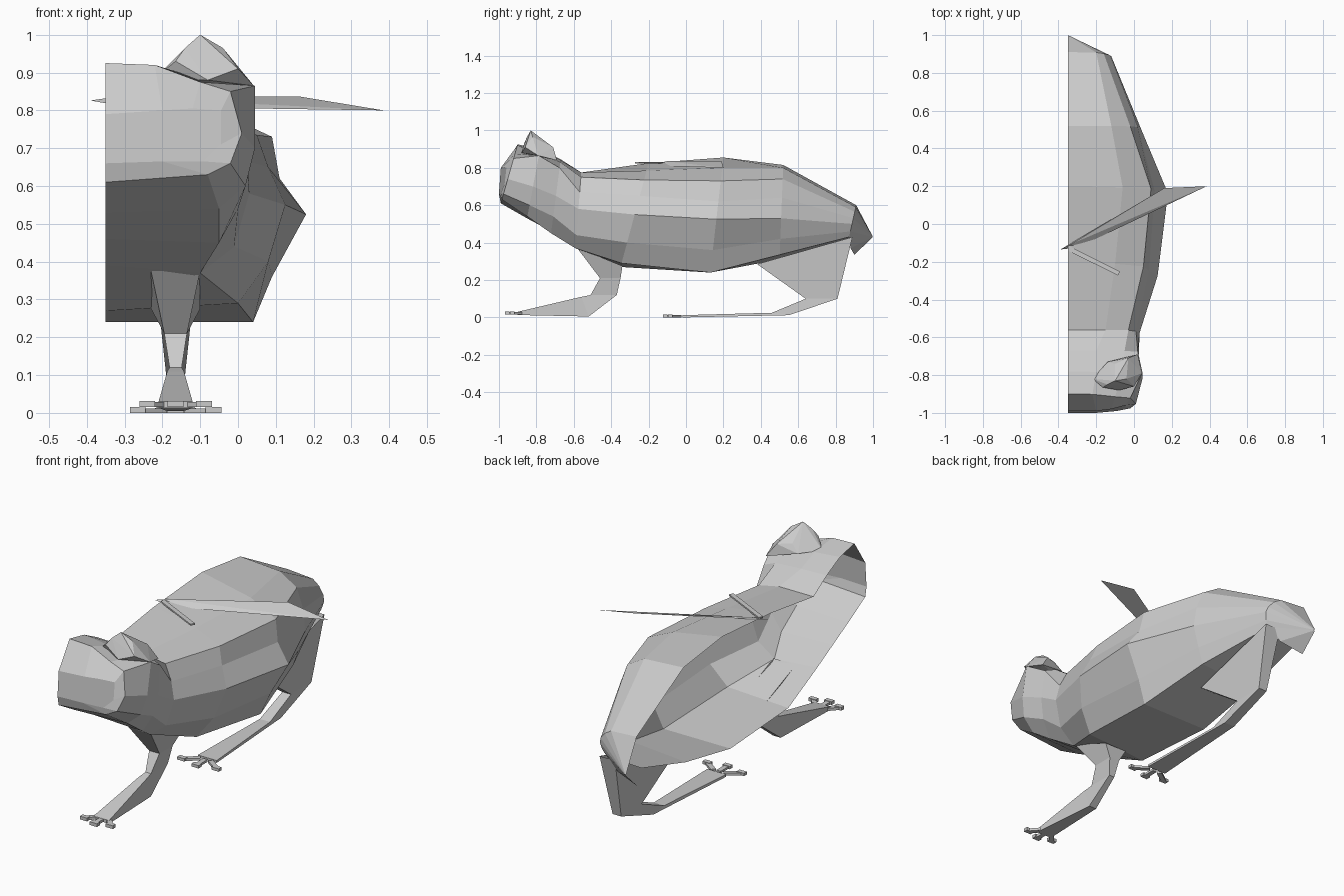
import bpy, bmesh, math
from mathutils import Vector

if "Cube" in bpy.data.objects:
    bpy.data.objects.remove(bpy.data.objects["Cube"])

CUT = -0.35   # the model is an open half, cut along this plane
LEG_X = -0.165


def finish(bm, name):
    bmesh.ops.recalc_face_normals(bm, faces=bm.faces[:])
    me = bpy.data.meshes.new(name)
    bm.to_mesh(me)
    bm.free()
    ob = bpy.data.objects.new(name, me)
    bpy.context.collection.objects.link(ob)
    return ob


def loft(name, rings, closed=False, cap_start=False, cap_end=False):
    bm = bmesh.new()
    vs = [[bm.verts.new(p) for p in r] for r in rings]
    n = len(rings[0])
    for a, b in zip(vs, vs[1:]):
        for i in range(n if closed else n - 1):
            j = (i + 1) % n
            bm.faces.new((a[i], a[j], b[j], b[i]))
    if cap_start:
        bm.faces.new(vs[0])
    if cap_end:
        bm.faces.new(vs[-1])
    return finish(bm, name)


def section(y_top, y_bot, z_top, z_bot, side):
    """Half cross-section: (x, z) points from top centre to bottom centre, leaning in y."""
    pts = [(CUT, z_top)] + side + [(CUT, z_bot)]
    return [(x, y_bot + (y_top - y_bot) * (z - z_bot) / (z_top - z_bot), z) for x, z in pts]


def hull(name, pts):
    bm = bmesh.new()
    vs = [bm.verts.new(p) for p in pts]
    bmesh.ops.convex_hull(bm, input=vs)
    loose = [v for v in bm.verts if not v.link_faces]
    bmesh.ops.delete(bm, geom=loose, context='VERTS')
    return finish(bm, name)


def limb(name, secs):
    """Four-sided limb: each section is half width, front (y, z), back (y, z)."""
    rings = []
    for w, (fy, fz), (by, bz) in secs:
        rings.append([(LEG_X - w, fy, fz), (LEG_X + w, fy, fz),
                      (LEG_X + w, by, bz), (LEG_X - w, by, bz)])
    return loft(name, rings, True, False, True)


def bar(name, a, b, w, z0, z1):
    a, b = Vector(a), Vector(b)
    d = (b - a).normalized() * w / 2
    n = Vector((-d.y, d.x))
    return hull(name, [(p.x, p.y, z) for p in (a - n, a + n, b - n, b + n) for z in (z0, z1)])


# neck ring shared by head and body
neck = section(-.56, -.59, .775, .39,
               [(-.15, .775), (-.03, .75), (.01, .67), (.03, .58), (-.01, .44), (-.1, .37)])

# head: flat face, brow, cheeks
face = [(CUT, -.99, .79), (-.2, -.99, .80), (-.12, -.98, .805), (-.045, -.96, .80),
        (-.045, -.97, .71), (-.09, -.99, .665), (-.2, -1, .665), (CUT, -1, .66)]
head = [
    face,
    section(-.9, -.99, .925, .61,
            [(-.22, .92), (-.1, .875), (-.02, .85), (.01, .74), (-.02, .66), (-.08, .63)]),
    section(-.78, -.85, .90, .53,
            [(-.2, .885), (-.06, .87), (.045, .865), (.045, .7), (.02, .6), (-.05, .54)]),
    section(-.67, -.72, .845, .46,
            [(-.2, .84), (-.05, .83), (.02, .8), (.025, .65), (.0, .54), (-.05, .45)]),
    neck,
]
loft("head", head, cap_start=True)

# body: shoulders, widest belly, haunch, rump
rump = section(.91, .87, .6, .42,
               [(-.2, .59), (-.16, .565), (-.13, .53), (-.12, .5), (-.13, .46), (-.15, .43)])
body = [
    neck,
    section(-.2, -.35, .825, .27,
            [(-.1, .785), (.05, .735), (.08, .65), (.125, .55), (.08, .40), (.0, .29)]),
    section(.2, .13, .855, .24,
            [(-.06, .80), (.09, .73), (.11, .62), (.18, .525), (.09, .36), (.04, .24)]),
    section(.52, .5, .815, .31,
            [(-.12, .8), (-.02, .74), (.02, .64), (.035, .53), (.0, .42), (-.03, .335)]),
    rump,
]
loft("body", body)

# short pointed tail growing out of the rump
tip = (CUT, 1, .43)
tail_base = rump[:-1] + [(-.22, .88, .37), (CUT, .9, .335)]
loft("tail", [tail_base, [Vector(tip).lerp(Vector(p), .03) for p in tail_base]])

# raised ear on top of the head
hull("ear", [(-.22, -.82, .885), (-.165, -.865, .93), (-.14, -.85, .965), (-.1, -.83, 1),
             (-.04, -.82, .965), (.0, -.86, .91), (.042, -.79, .865), (-.1, -.74, .92),
             (-.03, -.71, .91), (.02, -.69, .84), (-.14, -.73, .88), (-.08, -.88, .88)])

# legs with long flat feet
limb("front_leg", [(.065, (-.585, .375), (-.34, .275)), (.03, (-.46, .21), (-.35, .21)),
                   (.016, (-.51, .12), (-.37, .12)), (.022, (-.56, .11), (-.52, .005)),
                   (.045, (-.9, .03), (-.9, .013))])
limb("hind_leg", [(.045, (.38, .285), (.89, .43)), (.025, (.64, .1), (.81, .1)),
                  (.03, (.46, .025), (.55, .012)), (.055, (-.02, .012), (-.02, 0))])


def toes(name, y, spread, z0, z1):
    for k, s in zip(("inner", "middle", "outer"), (-1, 0, 1)):
        root = (LEG_X + s * .03, y + .02)
        end = (LEG_X + s * spread, y - (.03 if s else .055))
        bar(f"{name}_{k}_toe", root, end, .025, z0, z1)
        bar(f"{name}_{k}_toe_tip", (end[0], end[1] + .012), (end[0], end[1] - .012), .042, z0, z1 + .003)


toes("front", -.9, .075, .015, .029)
toes("hind", -.055, .1, 0, .012)

# long thin blade and small twig lying across the back
hull("long_blade", [(-.39, -.135, .826), (-.33, -.105, .835), (-.3, -.125, .81),
                    (.16, .19, .837), (.385, .2, .8)])
bar("small_twig", (-.345, -.13), (-.08, -.262), .024, .824, .832)
